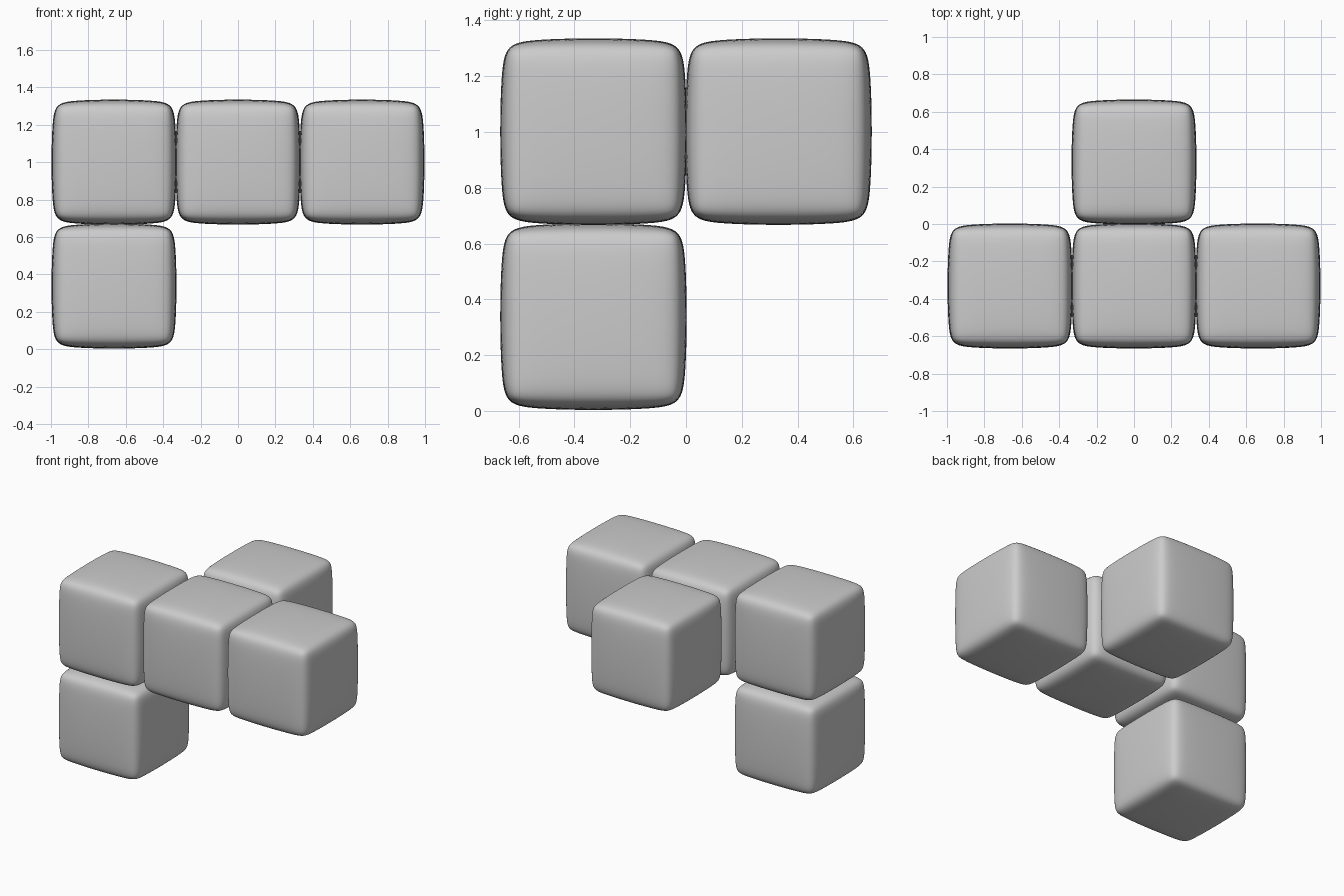
import bpy

if "Cube" in bpy.data.objects:
    bpy.data.objects.remove(bpy.data.objects["Cube"])

HALF = 0.338      # half size of one block before smoothing
PITCH = 0.663     # spacing of the blocks
BEVEL = 0.05


def block(name, i, j, k):
    """Soft, slightly pillowed cube at a grid cell."""
    bpy.ops.mesh.primitive_cube_add(
        size=2 * HALF,
        location=(i * PITCH, (j - 0.5) * PITCH, HALF + k * PITCH))
    ob = bpy.context.object
    ob.name = name
    bev = ob.modifiers.new("edge_bevel", 'BEVEL')
    bev.width = BEVEL
    bev.segments = 1
    sub = ob.modifiers.new("smooth", 'SUBSURF')
    sub.levels = sub.render_levels = 4
    bpy.ops.object.shade_smooth()
    return ob


# row of three upper blocks
for n, i in (("left", -1), ("middle", 0), ("right", 1)):
    block("upper_block_" + n, i, 0, 1)

# block behind the middle, block under the left end
block("back_block", 0, 1, 1)
block("lower_block", -1, 0, 0)
